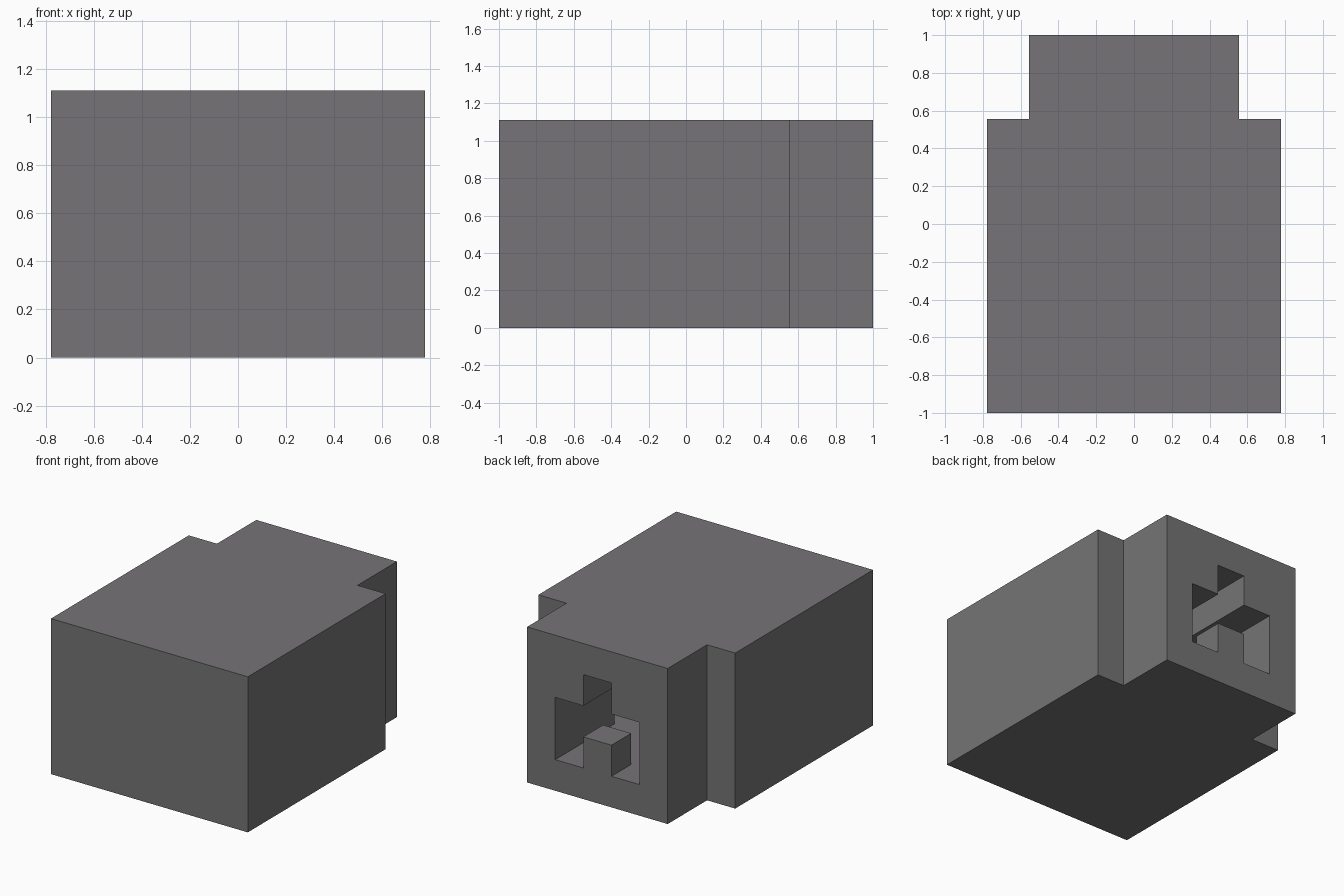
import bpy
import bmesh
from mathutils import Matrix

CELL = 2 / 9  # the block is designed on a grid, nine cells long

cube = bpy.data.objects.get("Cube")
if cube:
    bpy.data.objects.remove(cube, do_unlink=True)

grey = bpy.data.materials.new("warm_grey")
grey.use_nodes = True
colour = (0.18, 0.175, 0.182, 1)
grey.diffuse_color = colour
grey.node_tree.nodes["Principled BSDF"].inputs["Base Color"].default_value = colour


def mirrored(half):
    """Close a half outline by mirroring it across the first axis."""
    return half + [(-a, b) for a, b in reversed(half)]


def prism(name, outline, start, end, axis):
    """Extrude an outline along y (outline in x, z) or z (outline in x, y)."""
    def place(a, b, t):
        return (a, t, b) if axis == "y" else (a, b, t)

    bm = bmesh.new()
    face = bm.faces.new([bm.verts.new(place(a, b, start)) for a, b in outline])
    sides = bmesh.ops.extrude_face_region(bm, geom=[face])["geom"]
    moved = [v for v in sides if isinstance(v, bmesh.types.BMVert)]
    bmesh.ops.translate(bm, verts=moved, vec=place(0, 0, end - start))
    bmesh.ops.recalc_face_normals(bm, faces=bm.faces)
    mesh = bpy.data.meshes.new(name)
    bm.to_mesh(mesh)
    bm.free()
    mesh.materials.append(grey)
    obj = bpy.data.objects.new(name, mesh)
    bpy.context.collection.objects.link(obj)
    return obj


def cut(target, cutter):
    """Subtract the cutter from the target and discard it."""
    cutter.hide_render = True
    mod = target.modifiers.new("cut", "BOOLEAN")
    mod.operation = "DIFFERENCE"
    mod.solver = "EXACT"
    mod.object = cutter
    bpy.context.view_layer.objects.active = target
    bpy.ops.object.modifier_apply(modifier=mod.name)
    bpy.data.objects.remove(cutter, do_unlink=True)


# Wide body with a narrower neck at the back
plan = mirrored([(3.5, -4.5), (3.5, 2.5), (2.5, 2.5), (2.5, 4.5)])
housing = prism("housing", plan, 0, 5, "z")

# Keyhole mouth with a tooth standing at its bottom centre
shoulders = [(0.5, 4), (0.5, 3), (1.5, 3), (1.5, 1)]
mouth = mirrored(shoulders + [(0.5, 1), (0.5, 2)])
cut(housing, prism("mouth_cutter", mouth, 2.5, 5, "y"))

# Passage through the neck behind the tooth
cut(housing, prism("passage_cutter", mirrored(shoulders), 1, 3.5, "y"))

# Hollow chamber inside the body
chamber = mirrored([(2.5, 1), (2.5, 4)])
cut(housing, prism("chamber_cutter", chamber, -3.5, 1.5, "y"))

housing.data.transform(Matrix.Scale(CELL, 4))
